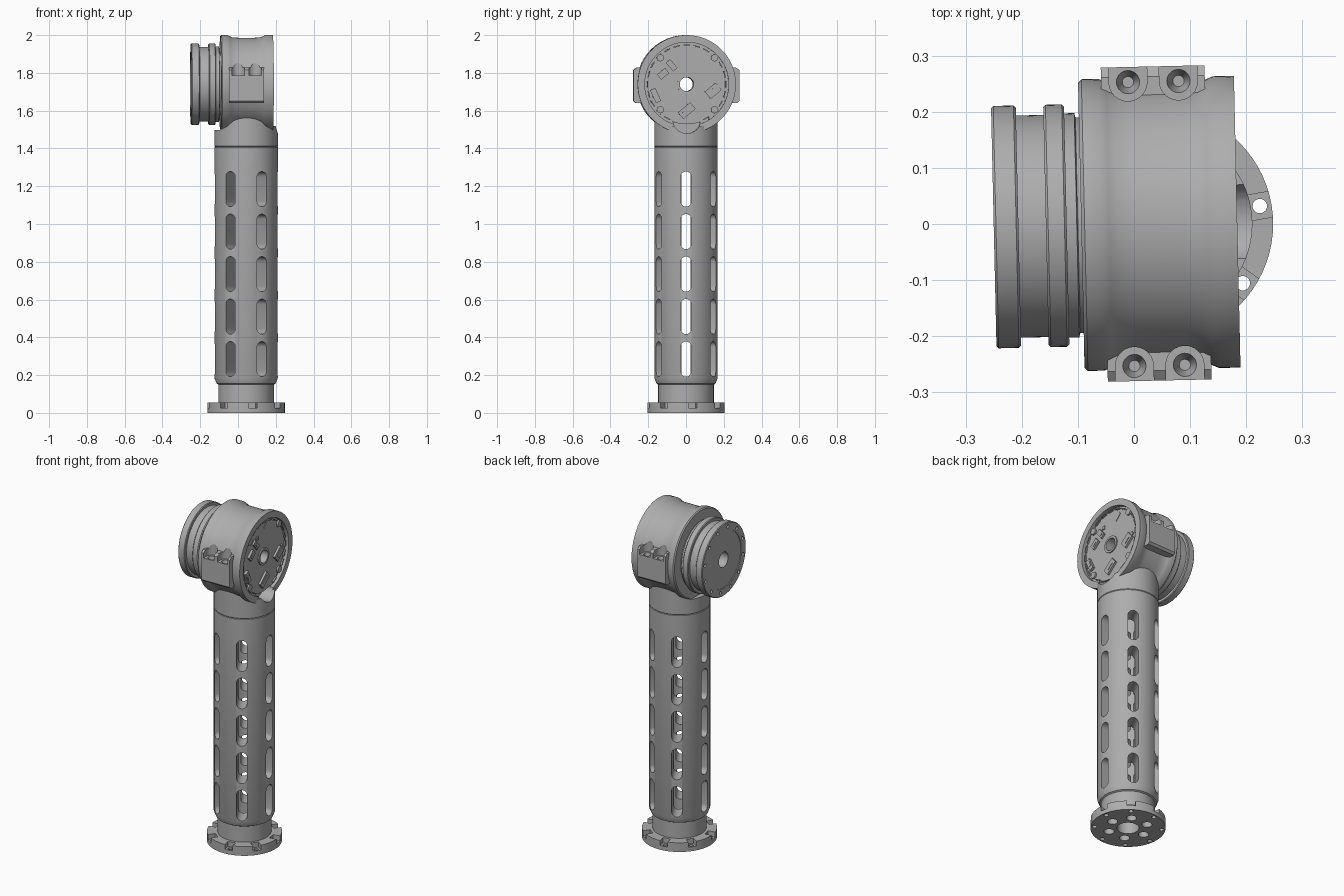
import bpy, bmesh, math
from math import sin, cos, pi, radians
from mathutils import Matrix

if "Cube" in bpy.data.objects:
    bpy.data.objects.remove(bpy.data.objects["Cube"], do_unlink=True)

grey = bpy.data.materials.new("machined_grey")
grey.use_nodes = True
grey.diffuse_color = (0.42, 0.42, 0.42, 1)
grey.node_tree.nodes["Principled BSDF"].inputs["Base Color"].default_value = (0.42, 0.42, 0.42, 1)

CX = 0.043               # axis of the upright tube
HZ = 1.74                # height of the head axis
TILT = radians(1.3)      # slight yaw of the head
# Maps local X, Y, Z to world Y, Z, X
FACE_X = Matrix(((0, 0, 1, 0), (1, 0, 0, 0), (0, 1, 0, 0), (0, 0, 0, 1)))


def move(x, y, z):
    return Matrix.Translation((x, y, z))


def turn(a, axis="Z"):
    return Matrix.Rotation(a, 4, axis)


def to_object(name, bm, yaw=0.0):
    bmesh.ops.recalc_face_normals(bm, faces=bm.faces)
    mesh = bpy.data.meshes.new(name)
    bm.to_mesh(mesh)
    bm.free()
    ob = bpy.data.objects.new(name, mesh)
    mesh.materials.append(grey)
    ob.rotation_euler.z = yaw
    bpy.context.collection.objects.link(ob)
    return ob


def lathe(name, profile, matrix, yaw=0.0, n=72):
    """Closed (radius, height) loop turned around local Z."""
    bm = bmesh.new()
    rings = [[bm.verts.new((r * cos(2 * pi * i / n), r * sin(2 * pi * i / n), h))
              for r, h in profile] for i in range(n)]
    m = len(profile)
    for i in range(n):
        a, b = rings[i], rings[(i + 1) % n]
        for j in range(m):
            k = (j + 1) % m
            bm.faces.new((a[j], b[j], b[k], a[k]))
    bm.transform(matrix)
    return to_object(name, bm, yaw)


def prism(bm, pts, depth, matrix):
    low = [bm.verts.new(matrix @ move(x, y, 0).translation) for x, y in pts]
    top = [bm.verts.new(matrix @ move(x, y, depth).translation) for x, y in pts]
    bm.faces.new(low[::-1])
    bm.faces.new(top)
    for i in range(len(pts)):
        j = (i + 1) % len(pts)
        bm.faces.new((low[i], low[j], top[j], top[i]))


def cyl(bm, r, depth, matrix, n=24, r2=None):
    bmesh.ops.create_cone(bm, cap_ends=True, segments=n, radius1=r,
                          radius2=r if r2 is None else r2, depth=depth, matrix=matrix)


def box(bm, size, matrix):
    bmesh.ops.create_cube(bm, size=1, matrix=matrix @ Matrix.Diagonal((*size, 1)))


def activate(ob):
    bpy.ops.object.select_all(action="DESELECT")
    ob.select_set(True)
    bpy.context.view_layer.objects.active = ob


def cut(targets, cutter):
    for ob in targets:
        mod = ob.modifiers.new("cut", "BOOLEAN")
        mod.operation, mod.solver, mod.object = "DIFFERENCE", "EXACT", cutter
        activate(ob)
        bpy.ops.object.modifier_apply(modifier=mod.name)
    bpy.data.objects.remove(cutter, do_unlink=True)


# Mounting flange with rim pockets, screw holes and lightening holes
flange = lathe("base_flange", [(.06, 0), (.205, 0), (.205, .055), (.06, .055)], move(CX, 0, 0))
pockets, screws, holes = bmesh.new(), bmesh.new(), bmesh.new()
for i in range(8):
    spin = move(CX, 0, 0) @ turn(radians(10 + 45 * i))
    box(pockets, (.06, .046, .05), spin @ move(.192, 0, .05))
    cyl(screws, .013, .2, spin @ move(.184, 0, 0), 16)
for i in range(6):
    cyl(holes, .028, .08, move(CX, 0, 0) @ turn(i * pi / 3) @ move(.11, 0, 0))
for bm in (pockets, screws, holes):
    cut([flange], to_object("flange_cutter", bm))

# Thick hollow tube with five rows of six slots
tube = lathe("slotted_tube", [(.065, .05), (.147, .05), (.147, .15), (.156, .155), (.168, .185),
                              (.168, 1.406), (.165, 1.408), (.065, 1.408)], move(CX, 0, 0))
slot = [(.029 * cos(t * pi / 8), .029 * sin(t * pi / 8) + (.064 if t < 9 else -.064))
        for t in list(range(9)) + list(range(8, 17))[1:]]
slot = [(.029 * cos(t * pi / 8), .029 * sin(t * pi / 8) + .064) for t in range(9)]
slot += [(-x, -y) for x, y in slot]
slots = bmesh.new()
for row in range(5):
    for i in range(6):
        prism(slots, slot, .2, move(CX, 0, .285 + .225 * row) @ turn(i * pi / 3) @ FACE_X @ move(0, 0, .06))
cut([tube], to_object("slot_cutter", slots))

# Collar that carries the head
collar = lathe("tube_collar", [(.065, 1.408), (.165, 1.408), (.168, 1.412), (.168, 1.6), (.065, 1.6)],
               move(CX, 0, 0))
trim = bmesh.new()
box(trim, (.14, .5, .3), move(.232, 0, 1.67))
box(trim, (.2, .5, .3), move(-.195, 0, 1.647))
cut([collar], to_object("collar_cutter", trim))

# Waisted head housing with an open recess on its left end
HEAD = move(0, 0, HZ) @ FACE_X
body = lathe("head_housing", [(.037, -.094), (.254, -.094), (.26, -.088), (.26, -.058), (.254, -.044),
                              (.248, -.03), (.246, .0), (.246, .09), (.248, .118), (.254, .132),
                              (.26, .146), (.26, .184), (.222, .184), (.222, .16), (.037, .16)],
             HEAD, TILT, 96)

# Clamp blocks on the front and back
blocks = []
for side, label in ((-1, "front"), (1, "back")):
    bm = bmesh.new()
    outline = [(.2, 1.64), (.268, 1.64), (.28, 1.652), (.28, 1.815), (.262, 1.828), (.2, 1.828)]
    prism(bm, [(side * y, z) for y, z in outline], .185, FACE_X @ move(0, 0, -.053))
    blocks.append(to_object(label + "_clamp_block", bm, TILT))

# Round-backed screw seats in the blocks
arch = [(.034 * cos(t * pi / 12), .034 * sin(t * pi / 12)) for t in range(13)] + [(-.034, -.06), (.034, -.06)]
seats, bores = bmesh.new(), bmesh.new()
for side in (0, pi):
    for x in (-.005, .085):
        at = turn(side) @ move(x if side == 0 else -x, -.253, 0)
        prism(seats, arch, .2, at @ move(0, 0, 1.785))
        cyl(bores, .01, .05, at @ move(0, 0, 1.765), 20, .022)
cut([body] + blocks, to_object("seat_cutter", seats, TILT))
cut([body] + blocks, to_object("bore_cutter", bores, TILT))

# Cable notch below the recess
notch = bmesh.new()
cyl(notch, 1, .2, move(.225, 0, 1.54) @ FACE_X @ Matrix.Diagonal((.07, .06, 1, 1)), 32)
cut([body, collar], to_object("notch_cutter", notch, TILT))

# Grooved output disc on the right end
disc = lathe("output_disc", [(.045, -.246), (.168, -.246), (.168, -.25), (.212, -.25), (.216, -.246),
                             (.216, -.21), (.212, -.206), (.198, -.206), (.198, -.157), (.212, -.157),
                             (.216, -.153), (.216, -.124), (.212, -.12), (.2, -.12), (.2, -.102),
                             (.192, -.1), (.192, -.09), (.045, -.09)], HEAD, TILT, 96)
bm = bmesh.new()
for i in range(12):
    cyl(bm, .01, .06, HEAD @ turn(i * pi / 6 + .2) @ move(.19, 0, -.25), 12)
cut([disc], to_object("disc_cutter", bm, TILT))

# Circuit board with hub, rim clips, screws and connectors
lathe("circuit_board", [(.037, .155), (.212, .155), (.212, .165), (.037, .165)], HEAD, TILT)
lathe("board_hub", [(.037, .158), (.05, .158), (.05, .172), (.037, .172)], HEAD, TILT, 40)
bm = bmesh.new()
for y in (-.14, .148):
    for z in (-.135, .14):
        cyl(bm, .019, .02, HEAD @ move(y, z, .165), 20)
for i in range(24):
    if i % 6 != 3 and i not in (17, 18, 19):
        box(bm, (.006, .036, .012), HEAD @ turn(i * pi / 12) @ move(.207, 0, .168))
to_object("board_screws_and_clips", bm, TILT)
bm = bmesh.new()
for y, z, w, h, tall, a in ((.04, .165, .055, .055, .004, 45), (-.08, .1, .06, .03, .012, -50),
                            (-.125, .055, .055, .035, .014, 40), (-.165, -.06, .03, .075, .016, 25),
                            (0, -.14, .085, .045, .014, 40), (.14, -.035, .075, .05, .014, 40),
                            (.17, -.01, .03, .02, .008, 30), (-.06, .13, .02, .02, .006, 0)):
    at = HEAD @ move(y, z, .164) @ turn(radians(a))
    box(bm, (w, h, tall), at @ move(0, 0, tall / 2))
    if tall > .01:
        box(bm, (w * .55, h * .4, .004), at @ move(0, 0, tall + .001))
to_object("board_connectors", bm, TILT)

# Smooth the turned surfaces, keep machined edges crisp
for ob in list(bpy.context.scene.objects):
    if ob.type == "MESH":
        activate(ob)
        bpy.ops.object.shade_smooth_by_angle(angle=radians(25))
